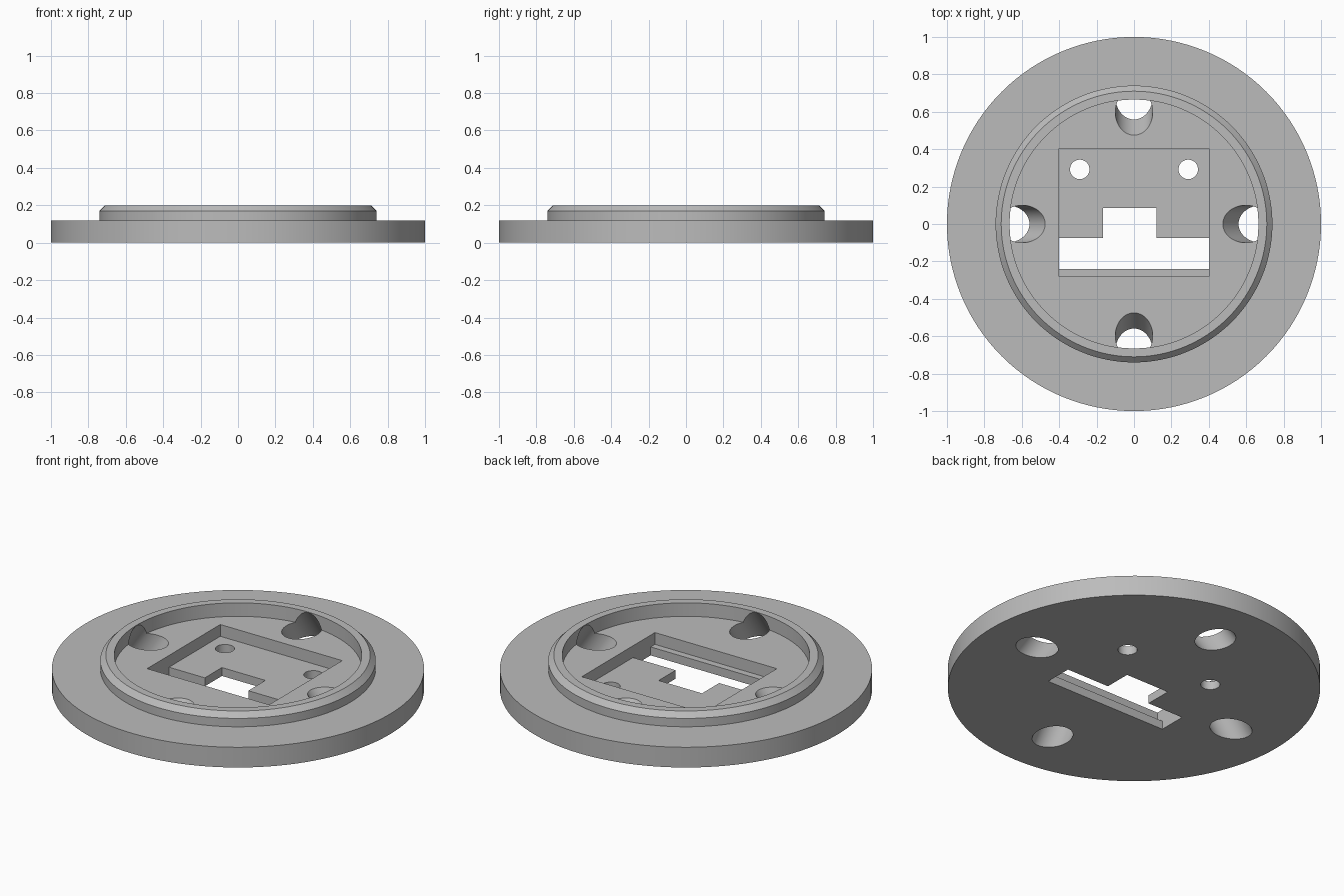
import bpy
import bmesh
from math import radians
from mathutils import Matrix, Vector

old = bpy.data.objects.get("Cube")
if old:
    bpy.data.objects.remove(old, do_unlink=True)

grey = bpy.data.materials.new("plain grey")
grey.use_nodes = True
colour = (0.5, 0.5, 0.5, 1)
grey.diffuse_color = colour
grey.node_tree.nodes["Principled BSDF"].inputs["Base Color"].default_value = colour


def make_object(name, bm):
    bmesh.ops.recalc_face_normals(bm, faces=bm.faces)
    mesh = bpy.data.meshes.new(name)
    bm.to_mesh(mesh)
    bm.free()
    mesh.materials.append(grey)
    obj = bpy.data.objects.new(name, mesh)
    bpy.context.collection.objects.link(obj)
    return obj


def lathe(name, profile, steps=128):
    """Closed solid turned around z, with flat end caps."""
    bm = bmesh.new()
    rings = [[bm.verts.new(Matrix.Rotation(radians(360 * i / steps), 3, "Z") @ Vector((r, 0, z)))
              for i in range(steps)] for r, z in profile]
    for low, high in zip(rings, rings[1:]):
        for i in range(steps):
            j = (i + 1) % steps
            bm.faces.new((low[i], low[j], high[j], high[i]))
    bm.faces.new(rings[0])
    bm.faces.new(rings[-1])
    return make_object(name, bm)


def prism(name, outline, bottom, top):
    """Straight-sided block over a flat outline."""
    bm = bmesh.new()
    face = bm.faces.new([bm.verts.new((x, y, bottom)) for x, y in outline])
    out = bmesh.ops.extrude_face_region(bm, geom=[face])
    verts = [v for v in out["geom"] if isinstance(v, bmesh.types.BMVert)]
    bmesh.ops.translate(bm, verts=verts, vec=(0, 0, top - bottom))
    return make_object(name, bm)


def rod(name, radius, length, matrix):
    bm = bmesh.new()
    bmesh.ops.create_cone(bm, cap_ends=True, segments=64, radius1=radius,
                          radius2=radius, depth=length, matrix=matrix)
    return make_object(name, bm)


# Disc with a raised, chamfered rim around a shallow round recess
flange = lathe("flange", [(1, 0), (1, 0.12), (0.74, 0.12), (0.74, 0.17),
                          (0.71, 0.2), (0.665, 0.2), (0.665, 0.12)])

cutters = []

# Rectangular pocket, then a slot with a notch right through its floor
cutters.append(prism("pocket_cutter", [(-0.4, -0.28), (0.4, -0.28), (0.4, 0.405), (-0.4, 0.405)],
                     0.05, 0.4))
cutters.append(prism("slot_cutter", [(-0.4, -0.24), (0.4, -0.24), (0.4, -0.075), (0.12, -0.075),
                                     (0.12, 0.085), (-0.165, 0.085), (-0.165, -0.075),
                                     (-0.4, -0.075)], -0.2, 0.3))

# Two small screw holes
for x in (-0.29, 0.29):
    cutters.append(rod("screw_hole_cutter", 0.052, 1, Matrix.Translation((x, 0.292, 0))))

# Four slanted holes that lean outward towards the underside
for k in range(4):
    matrix = (Matrix.Rotation(radians(90 * k), 4, "Z")
              @ Matrix.Translation((0.639, 0, 0.06))
              @ Matrix.Rotation(radians(-35), 4, "Y"))
    cutters.append(rod("slanted_hole_cutter", 0.1, 0.8, matrix))

# Cut everything and keep only the finished part
bpy.context.view_layer.objects.active = flange
for cutter in cutters:
    cutter.hide_render = True
    mod = flange.modifiers.new("cut", "BOOLEAN")
    mod.operation = "DIFFERENCE"
    mod.solver = "EXACT"
    mod.object = cutter
    bpy.ops.object.modifier_apply(modifier=mod.name)
    bpy.data.objects.remove(cutter, do_unlink=True)

bpy.ops.object.select_all(action="DESELECT")
flange.select_set(True)
bpy.ops.object.shade_smooth_by_angle(angle=radians(25))
